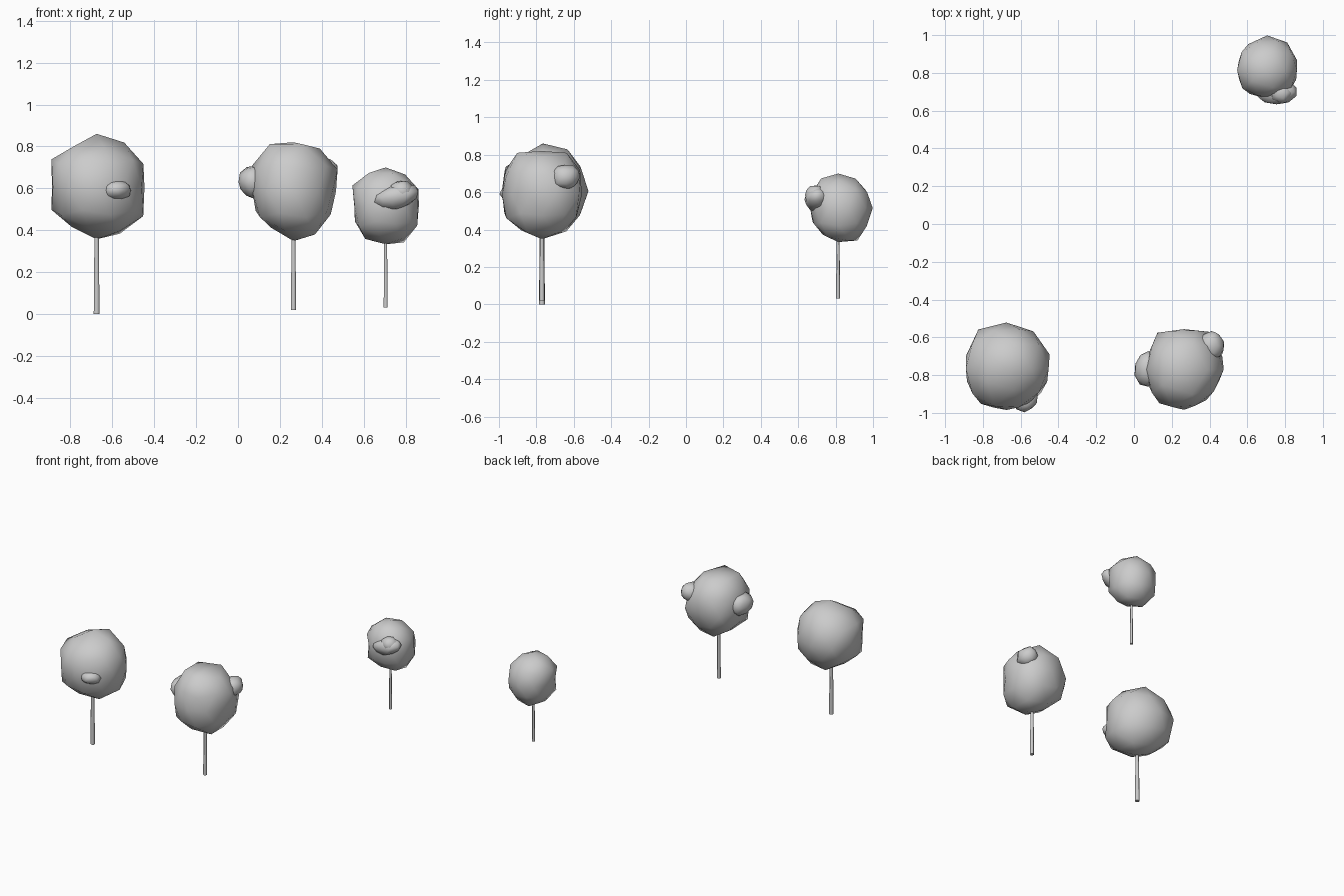
import bpy, bmesh, math, random
from mathutils import Vector, Matrix

if "Cube" in bpy.data.objects:
    bpy.data.objects.remove(bpy.data.objects["Cube"])

random.seed(4)


def finish(bm, name):
    bmesh.ops.recalc_face_normals(bm, faces=bm.faces)
    me = bpy.data.meshes.new(name)
    bm.to_mesh(me)
    bm.free()
    for p in me.polygons:
        p.use_smooth = True
    ob = bpy.data.objects.new(name, me)
    bpy.context.collection.objects.link(ob)
    return ob


def outline_radius(poly, cx, cy, dx, dy):
    """Distance from a centre to a closed outline along a 2D direction."""
    best = 0.0
    for i, (ax, ay) in enumerate(poly):
        bx, by = poly[(i + 1) % len(poly)]
        ax, ay, bx, by = ax - cx, ay - cy, bx - cx, by - cy
        ex, ey = bx - ax, by - ay
        det = dx * ey - dy * ex
        if abs(det) < 1e-9:
            continue
        t = (ax * ey - ay * ex) / det
        s = (ax * dy - ay * dx) / det
        if t > 0 and -1e-4 <= s <= 1.0001:
            best = max(best, t)
    return best


def crown(name, c, cap, front, side, top):
    """Coarse ball shaped so it fits its front, side and top outlines."""
    bm = bmesh.new()
    bmesh.ops.create_icosphere(bm, subdivisions=2, radius=1)
    for v in bm.verts:
        d = v.co.normalized()
        r, limit = 9.0, cap
        for poly, a, b in ((front, 0, 2), (side, 1, 2), (top, 0, 1)):
            n = math.hypot(d[a], d[b])
            if n < 0.02:
                continue
            k = outline_radius(poly, c[a], c[b], d[a] / n, d[b] / n) / n
            if k > 0:
                r = min(r, k)
            if n > 0.95:
                limit = 9.0
        v.co = Vector(c) + d * min(r, limit)
    return finish(bm, name)


def clump(name, c, size, turn=0.0):
    """Small leafy lump on the crown."""
    bm = bmesh.new()
    bmesh.ops.create_icosphere(bm, subdivisions=2, radius=1)
    for v in bm.verts:
        v.co *= random.uniform(0.9, 1.05)
    m = Matrix.Translation(c) @ Matrix.Rotation(turn, 4, 'Y') @ Matrix.Diagonal((*size, 1))
    bmesh.ops.transform(bm, matrix=m, verts=bm.verts)
    return finish(bm, name)


def trunk(name, x, y, z0, z1, r0, r1):
    bm = bmesh.new()
    bmesh.ops.create_cone(bm, cap_ends=True, segments=6, radius1=r0, radius2=r1,
                          depth=z1 - z0,
                          matrix=Matrix.Translation((x, y, (z0 + z1) / 2)))
    ob = finish(bm, name)
    for p in ob.data.polygons:
        p.use_smooth = len(p.vertices) == 4


# Left tree
trunk("left_trunk", -0.675, -0.77, 0.0, 0.37, 0.016, 0.012)
crown("left_crown", (-0.675, -0.765, 0.605), 0.25,
      [(-.895, .74), (-.675, .86), (-.545, .82), (-.46, .745), (-.42, .605),
       (-.45, .47), (-.535, .39), (-.675, .357), (-.895, .465)],
      [(-.765, .86), (-.635, .83), (-.565, .74), (-.52, .60), (-.57, .47),
       (-.64, .39), (-.765, .357), (-.96, .45), (-1, .60), (-.96, .75)],
      [(-.81, -.54), (-.677, -.52), (-.545, -.555), (-.466, -.64), (-.42, -.76),
       (-.497, -.905), (-.61, -.99), (-.79, -.975), (-.88, -.873), (-.893, -.74),
       (-.882, -.635)])
clump("left_clump", (-0.58, -0.925, 0.59), (0.07, 0.07, 0.05))

# Middle tree
trunk("middle_trunk", 0.265, -0.77, 0.02, 0.36, 0.014, 0.011)
crown("middle_crown", (0.265, -0.77, 0.585), 0.235,
      [(.267, .82), (.39, .79), (.48, .74), (.467, .524), (.40, .39),
       (.267, .347), (.176, .395), (.086, .48), (.06, .64), (.07, .74), (.14, .81)],
      [(-.905, .82), (-.77, .82), (-.64, .82), (-.567, .73), (-.555, .56),
       (-.61, .40), (-.77, .347), (-.89, .40), (-.985, .48), (-.99, .61), (-.975, .73)],
      [(.137, -.56), (.27, -.55), (.40, -.56), (.46, -.64), (.476, -.767),
       (.434, -.873), (.376, -.94), (.27, -.985), (.137, -.952), (.07, -.873),
       (.06, -.74), (.074, -.635)])
clump("middle_clump_left", (0.075, -0.77, 0.63), (0.075, 0.10, 0.08))
clump("middle_clump_right", (0.41, -0.645, 0.68), (0.075, 0.08, 0.072))

# Right rear tree
trunk("rear_trunk", 0.705, 0.813, 0.03, 0.34, 0.011, 0.008)
crown("rear_crown", (0.705, 0.815, 0.515), 0.185,
      [(.705, .70), (.814, .66), (.857, .61), (.886, .52), (.857, .424), (.805, .343),
       (.705, .333), (.614, .348), (.552, .452), (.543, .62), (.605, .667)],
      [(.813, .70), (.92, .668), (.968, .60), (1, .52), (.963, .41), (.914, .337),
       (.815, .33), (.717, .38), (.668, .455), (.66, .56), (.706, .668)],
      [(.709, 1), (.804, .974), (.889, .82), (.825, .704), (.709, .656), (.65, .66),
       (.566, .725), (.545, .82), (.566, .91), (.63, .979)])
clump("rear_clump", (0.755, 0.70, 0.56), (0.11, 0.07, 0.06), -0.25)
clump("rear_clump_upper", (0.78, 0.695, 0.585), (0.06, 0.06, 0.055))
